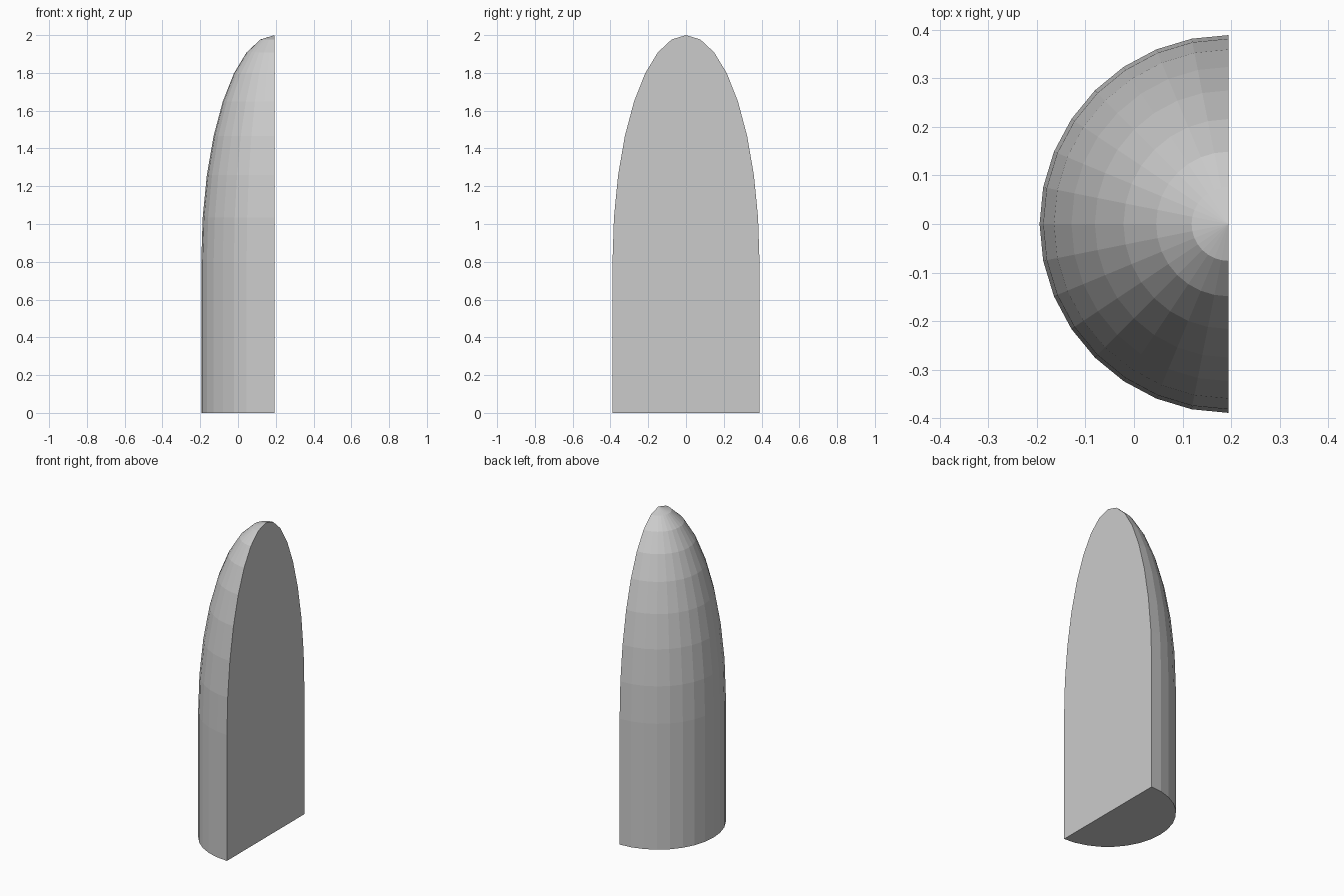
import bpy, bmesh, math

if "Cube" in bpy.data.objects:
    bpy.data.objects.remove(bpy.data.objects["Cube"])

R, Z0, H, N = 0.389, 0.8, 1.2, 8   # radius, straight wall height, dome height, segments per quarter
AXIS_X = R / 2

# Profile: straight wall, then quarter-ellipse dome
profile = [(R, 0.0)] + [(R * math.cos(k * math.pi / 2 / N), Z0 + H * math.sin(k * math.pi / 2 / N))
                        for k in range(N)]

bm = bmesh.new()
tip = bm.verts.new((AXIS_X, 0, Z0 + H))
columns = []
for i in range(2 * N + 1):
    a = math.pi / 2 + i * math.pi / (2 * N)
    columns.append([bm.verts.new((AXIS_X + r * math.cos(a), r * math.sin(a), z)) for r, z in profile])

# Curved half shell
for c, d in zip(columns, columns[1:]):
    for j in range(len(profile) - 1):
        bm.faces.new((c[j], d[j], d[j + 1], c[j + 1]))
    bm.faces.new((c[-1], d[-1], tip))

# Flat base and flat cut side
bm.faces.new([c[0] for c in reversed(columns)])
bm.faces.new(columns[-1] + [tip] + columns[0][::-1])
bmesh.ops.recalc_face_normals(bm, faces=bm.faces[:])

mesh = bpy.data.meshes.new("half_dome_column")
bm.to_mesh(mesh)
bm.free()
bpy.context.collection.objects.link(bpy.data.objects.new("half_dome_column", mesh))
